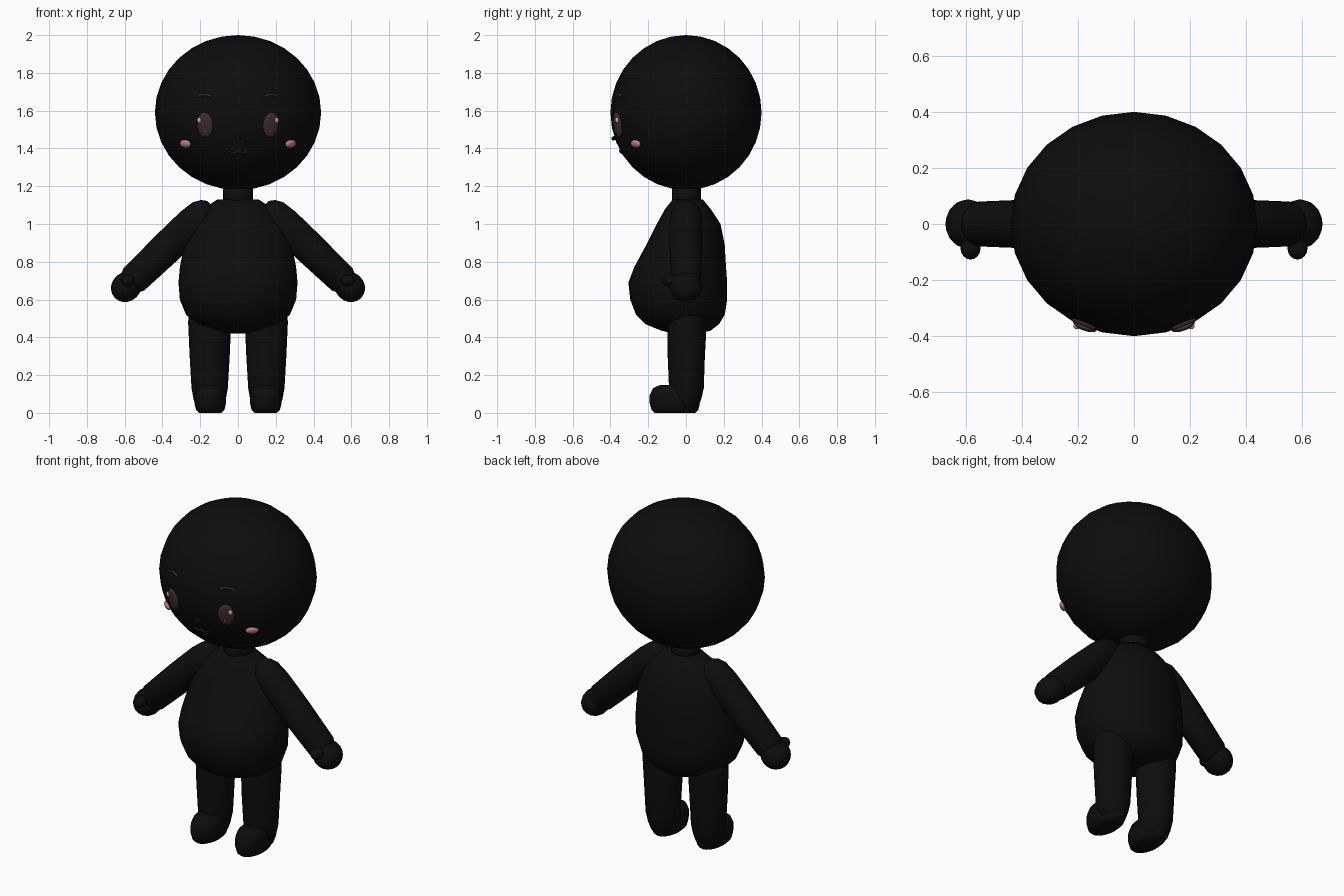
import bpy, bmesh
from math import sin, cos, pi, sqrt
from mathutils import Matrix, Vector

cube = bpy.data.objects.get("Cube")
if cube:
    bpy.data.objects.remove(cube, do_unlink=True)


def material(name, rgb):
    m = bpy.data.materials.new(name)
    m.use_nodes = True
    m.diffuse_color = (*rgb, 1)
    bsdf = m.node_tree.nodes["Principled BSDF"]
    bsdf.inputs["Base Color"].default_value = (*rgb, 1)
    bsdf.inputs["Roughness"].default_value = 0.9
    return m


BLACK = material("black", (0.004, 0.004, 0.004))
BROWN = material("dark brown", (0.05, 0.025, 0.025))
BROW = material("brow brown", (0.035, 0.02, 0.02))
PINK = material("blush pink", (0.55, 0.22, 0.22))
SHINE = material("pale pink", (0.65, 0.35, 0.35))


def finish(name, bm, mat, smooth=True):
    bmesh.ops.recalc_face_normals(bm, faces=bm.faces)
    for f in bm.faces:
        f.smooth = smooth
    me = bpy.data.meshes.new(name)
    bm.to_mesh(me)
    bm.free()
    me.materials.append(mat)
    ob = bpy.data.objects.new(name, me)
    bpy.context.collection.objects.link(ob)
    return ob


def ball(name, pos, radii, mat, rot=None, seg=16, rings=10):
    bm = bmesh.new()
    bmesh.ops.create_uvsphere(bm, u_segments=seg, v_segments=rings, radius=1)
    rot = rot or Matrix.Identity(4)
    bm.transform(Matrix.Translation(pos) @ rot @ Matrix.Diagonal((*radii, 1)))
    return finish(name, bm, mat)


def loft(name, rows, mat, matrix=None, seg=20):
    """Skin of elliptical rings; each row is z, half width, front y, back y."""
    bm = bmesh.new()
    prev = None
    loops = []
    for z, rx, yf, yb in rows:
        cy, ry = (yf + yb) / 2, (yb - yf) / 2
        loops.append([bm.verts.new((rx * cos(2 * pi * i / seg),
                                    cy + ry * sin(2 * pi * i / seg), z))
                      for i in range(seg)])
    for a, b in zip(loops, loops[1:]):
        for i in range(seg):
            j = (i + 1) % seg
            bm.faces.new((a[i], a[j], b[j], b[i]))
    bm.faces.new(loops[0])
    bm.faces.new(loops[-1])
    if matrix:
        bm.transform(matrix)
    return finish(name, bm, mat)


# Head
HEAD = Vector((0, 0, 1.59))
HR = Vector((0.44, 0.4, 0.41))
ball("head", HEAD, HR, BLACK, seg=24, rings=16)


def on_face(x, z, out=0.0):
    """Point on the front of the head and a rotation facing outwards."""
    dz = z - HEAD.z
    y = -HR.y * sqrt(1 - (x / HR.x) ** 2 - (dz / HR.z) ** 2)
    n = Vector((x / HR.x ** 2, y / HR.y ** 2, dz / HR.z ** 2)).normalized()
    side = Vector((0, 0, 1)).cross(n).normalized()
    up = n.cross(side)
    rot = Matrix((side, -n, up)).transposed().to_4x4()
    return Vector((x, y, z)) + n * out, rot


def patch(name, x, z, rx, rz, mat, out=0.0, depth=0.015):
    pos, rot = on_face(x, z, out)
    ball(name, pos, (rx, depth, rz), mat, rot)


def stroke(name, points, radius, mat):
    cu = bpy.data.curves.new(name, 'CURVE')
    cu.dimensions = '3D'
    cu.bevel_depth = radius
    cu.bevel_resolution = 2
    cu.use_fill_caps = True
    sp = cu.splines.new('POLY')
    sp.points.add(len(points) - 1)
    for p, (x, z) in zip(sp.points, points):
        p.co = (*on_face(x, z, 0.002)[0], 1)
    cu.materials.append(mat)
    bpy.context.collection.objects.link(bpy.data.objects.new(name, cu))


# Nose and mouth
patch("nose", 0, 1.455, 0.014, 0.011, BLACK, 0.003)
stroke("mouth", [(0.052 * t / 8, 1.39 - 0.013 * abs(sin(pi * t / 8)))
                 for t in range(-8, 9)], 0.005, BROW)

# Neck and pear-shaped torso
loft("neck", [(1.08, 0.08, -0.075, 0.08), (1.22, 0.08, -0.075, 0.08)], BLACK)
loft("torso", [
    (0.42, 0.05, -0.06, 0.06), (0.435, 0.14, -0.13, 0.13),
    (0.47, 0.22, -0.215, 0.175), (0.52, 0.275, -0.265, 0.205),
    (0.6, 0.308, -0.295, 0.218), (0.69, 0.315, -0.305, 0.218),
    (0.77, 0.308, -0.275, 0.212), (0.89, 0.285, -0.21, 0.205),
    (1.0, 0.24, -0.155, 0.183), (1.08, 0.185, -0.11, 0.13),
    (1.13, 0.11, -0.07, 0.09)], BLACK, seg=24)

for s, side in ((1, "left"), (-1, "right")):
    # Face details
    patch(side + "_eye", s * 0.175, 1.525, 0.046, 0.068, BROWN, depth=0.016)
    patch(side + "_eye_shine", s * 0.2, 1.55, 0.012, 0.015, SHINE, 0.012, 0.01)
    patch(side + "_eye_sparkle", s * 0.168, 1.495, 0.005, 0.006, SHINE, 0.014, 0.006)
    patch(side + "_cheek", s * 0.278, 1.425, 0.036, 0.023, PINK, 0.002)
    stroke(side + "_brow", [(s * (0.178 + 0.038 * t / 4), 1.685 - 0.012 * (t / 4) ** 2)
                            for t in range(-4, 5)], 0.007, BROW)

    # Arm, hand and thumb
    shoulder = Vector((s * 0.2, 0, 1.045))
    hand = Vector((s * 0.592, 0, 0.667))
    axis = hand - shoulder
    turn = Vector((0, 0, 1)).rotation_difference(axis).to_matrix().to_4x4()
    rows = [(-0.08, 0.03), (-0.06, 0.056), (-0.02, 0.078), (0.06, 0.087),
            (0.25, 0.087), (0.49, 0.08), (0.52, 0.065)]
    loft(side + "_arm", [(z, r, -r, r) for z, r in rows], BLACK,
         Matrix.Translation(shoulder) @ turn)
    ball(side + "_hand", hand, (0.077, 0.088, 0.084), BLACK, turn)
    ball(side + "_thumb", (s * 0.583, -0.085, 0.7), (0.036, 0.042, 0.032), BLACK)

    # Leg and rounded foot
    loft(side + "_leg", [
        (0.03, 0.07, -0.06, 0.065), (0.07, 0.085, -0.08, 0.08),
        (0.13, 0.096, -0.09, 0.094), (0.3, 0.106, -0.097, 0.1),
        (0.48, 0.114, -0.1, 0.11), (0.58, 0.108, -0.1, 0.105)], BLACK,
        Matrix.Translation((s * 0.15, 0, 0)))
    loft(side + "_foot", [
        (0, 0.06, -0.165, 0.05), (0.015, 0.075, -0.182, 0.065),
        (0.05, 0.083, -0.192, 0.073), (0.095, 0.083, -0.192, 0.073),
        (0.13, 0.072, -0.175, 0.06), (0.147, 0.05, -0.14, 0.04)], BLACK,
        Matrix.Translation((s * 0.147, 0, 0)))
